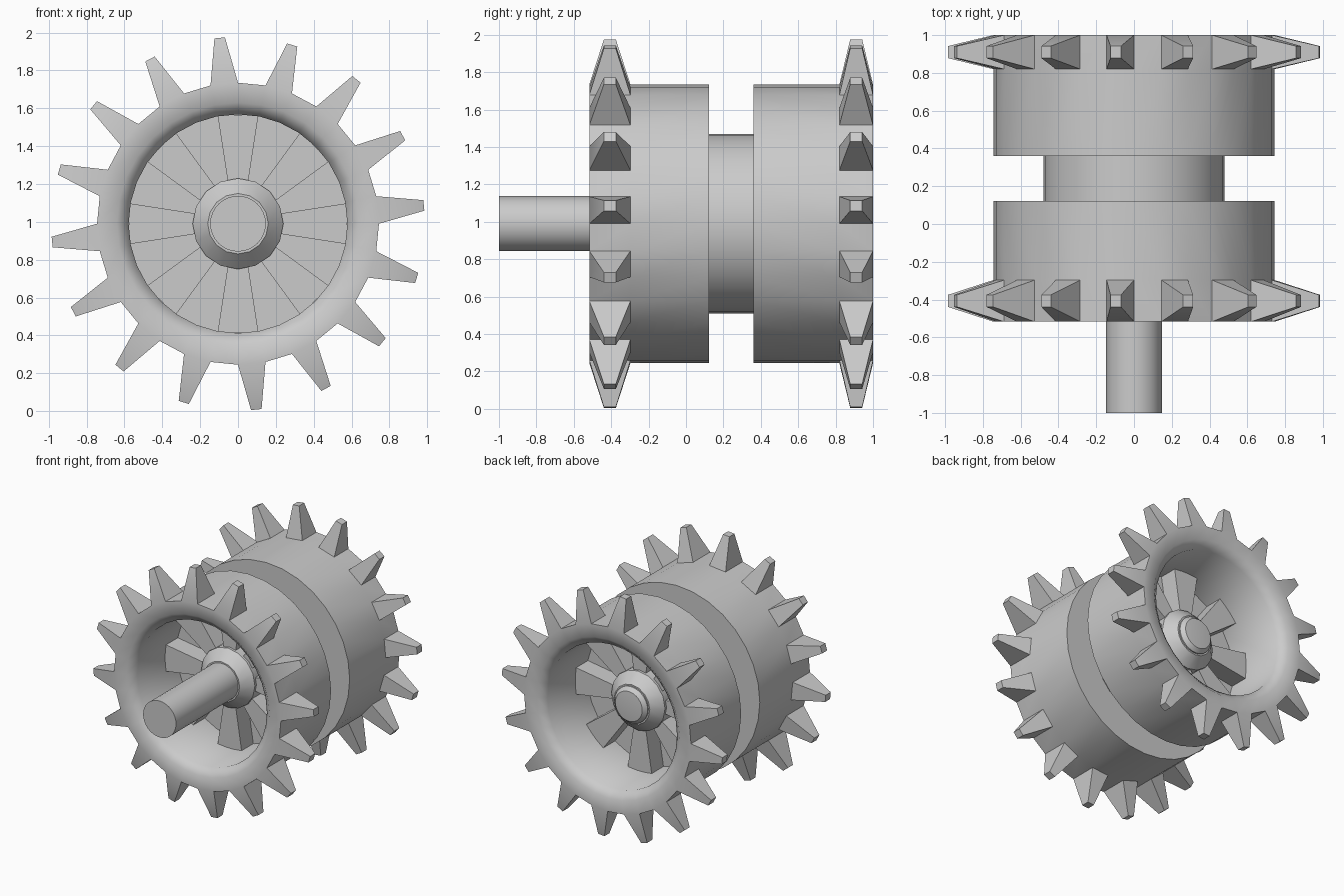
import bpy, bmesh, math
from mathutils import Vector

if "Cube" in bpy.data.objects:
    bpy.data.objects.remove(bpy.data.objects["Cube"])

CZ = 0.99      # height of the axle
N = 32         # sides of each wheel


def point(r, a, y):
    return Vector((r * math.cos(a), y, CZ + r * math.sin(a)))


def finish(bm, name, angle=50):
    bmesh.ops.remove_doubles(bm, verts=bm.verts, dist=1e-5)
    bmesh.ops.recalc_face_normals(bm, faces=bm.faces)
    mesh = bpy.data.meshes.new(name)
    bm.to_mesh(mesh)
    bm.free()
    ob = bpy.data.objects.new(name, mesh)
    bpy.context.collection.objects.link(ob)
    bpy.ops.object.select_all(action='DESELECT')
    ob.select_set(True)
    bpy.context.view_layer.objects.active = ob
    bpy.ops.object.shade_smooth_by_angle(angle=math.radians(angle))
    return ob


def lathe(bm, profile, n=N):
    """Spin (radius, y) points round the axle; returns faces[segment][side]."""
    rings = [[bm.verts.new(point(r, 2 * math.pi * k / n, y)) for k in range(n)]
             for r, y in profile]
    return [[bm.faces.new((a[k], a[(k + 1) % n], b[(k + 1) % n], b[k]))
             for k in range(n)] for a, b in zip(rings, rings[1:])]


def make_wheel(name, y_out, s, tooth):
    # rim, recessed back plate and the central drum stub
    prof = [(0, .56), (.578, .56), (.578, .06), (.64, .008), (.745, 0),
            (.745, tooth), (.745, .64), (.48, .64), (.48, .76)]
    bm = bmesh.new()
    faces = lathe(bm, [(r, y_out + s * d) for r, d in prof])
    # spikes: alternate rim faces pulled out and narrowed
    y_mid = y_out + s * tooth / 2
    for k in range(0, N, 2):
        a = 2 * math.pi * (k + .5) / N
        new = bmesh.ops.extrude_face_region(bm, geom=[faces[4][k]])
        radial = Vector((math.cos(a), 0, math.sin(a)))
        side = Vector((-math.sin(a), 0, math.cos(a)))
        tip = point(.987, a, y_mid)
        for v in [g for g in new['geom'] if isinstance(g, bmesh.types.BMVert)]:
            off = v.co - tip
            v.co = (tip + side * math.copysign(.028, off.dot(side))
                    + Vector((0, math.copysign(.032, off.y), 0)))
        bmesh.ops.delete(bm, geom=[faces[4][k]], context='FACES_ONLY')
    finish(bm, name)


def make_spokes(name, y_out, s):
    # eight flared spokes
    bm = bmesh.new()
    y0, y1 = y_out + s * .41, y_out + s * .57
    for k in range(8):
        a = k * math.pi / 4
        radial = Vector((math.cos(a), 0, math.sin(a)))
        side = Vector((-math.sin(a), 0, math.cos(a)))
        c = Vector((0, 0, CZ))
        outline = [(.2, -.05), (.575, -.108), (.575, .108), (.2, .05)]
        front, back = [[bm.verts.new(c + radial * r + side * w + Vector((0, y, 0)))
                        for r, w in outline] for y in (y0, y1)]
        bm.faces.new(front)
        bm.faces.new(back[::-1])
        for i in range(4):
            j = (i + 1) % 4
            bm.faces.new((front[i], back[i], back[j], front[j]))
    finish(bm, name, 30)


def make_turned(name, profile, n=N):
    bm = bmesh.new()
    lathe(bm, profile, n)
    finish(bm, name, 40)


for label, y_out, s, tooth in (("front", -.517, 1, .22), ("rear", 1.0, -1, .18)):
    make_wheel(label + "_spiked_wheel", y_out, s, tooth)
    make_spokes(label + "_spokes", y_out, s)
    # tapered hub
    make_turned(label + "_hub", [(r, y_out + s * d) for r, d in
                ((.13, .31), (.16, .31), (.24, .39), (.24, .57))], 16)

# axle
make_turned("axle", [(0, -1), (.147, -1), (.147, .70), (.12, .73), (0, .74)])
